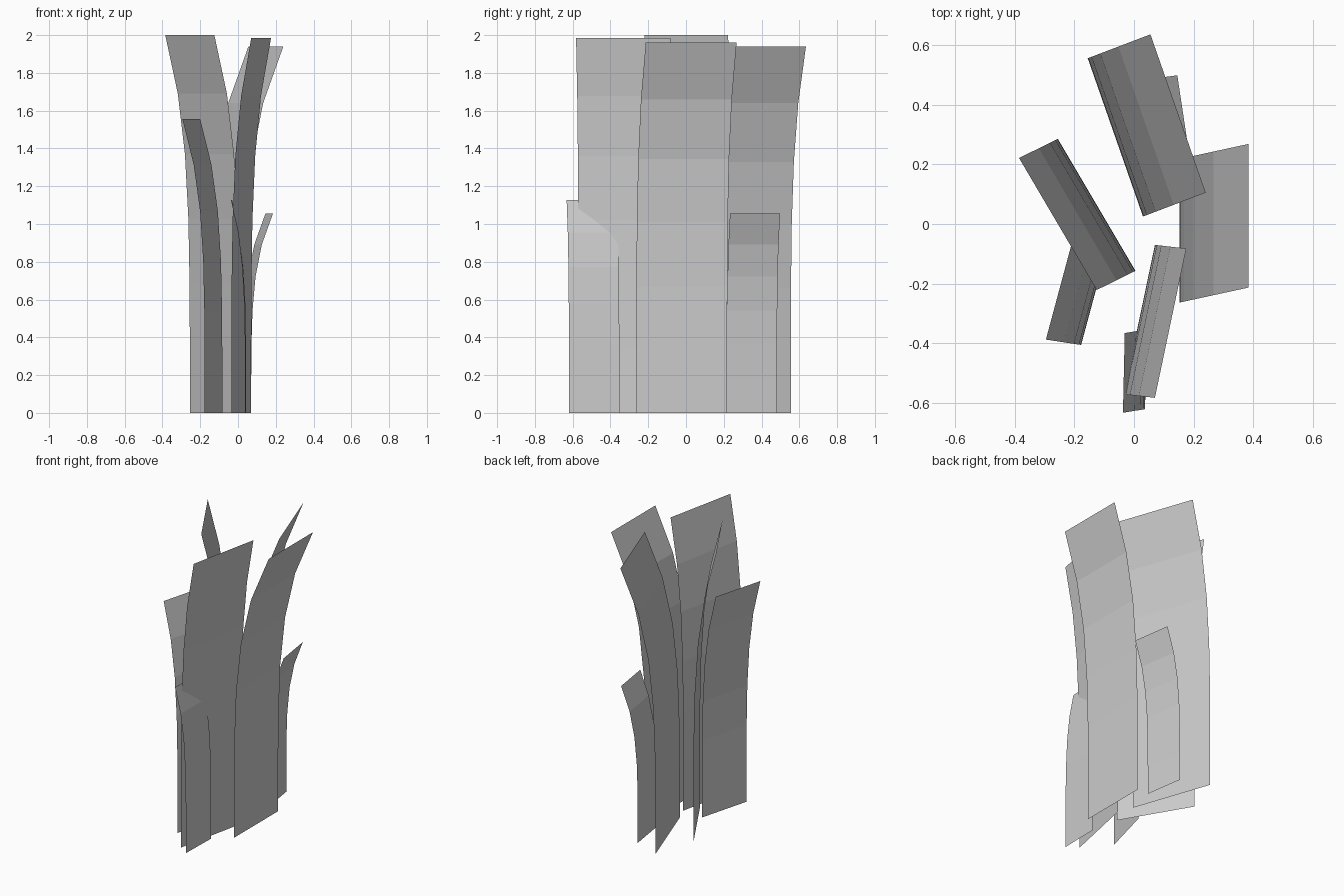
import bpy
import bmesh
from mathutils import Vector

if "Cube" in bpy.data.objects:
    bpy.data.objects.remove(bpy.data.objects["Cube"])

# Shared bend profile: (fraction of height, fraction of tip lean)
BEND = [(0, 0), (0.17, 0), (0.34, 0.01), (0.515, 0.06),
        (0.685, 0.20), (0.845, 0.49), (1, 1)]


def make_blade(name, start, end, lean, height):
    """Flat strip rising from the ground line start-end, curling towards lean."""
    bm = bmesh.new()
    previous = None
    for rise, shift in BEND:
        offset = Vector((lean[0] * shift, lean[1] * shift, height * rise))
        row = [bm.verts.new(Vector((*p, 0)) + offset) for p in (start, end)]
        if previous:
            bm.faces.new((previous[0], previous[1], row[1], row[0]))
        previous = row
    mesh = bpy.data.meshes.new(name)
    bm.to_mesh(mesh)
    bm.free()
    obj = bpy.data.objects.new(name, mesh)
    bpy.context.collection.objects.link(obj)


# Name, base line ends, lean of the tip, height
blades = [
    ("back_blade", (-0.155, 0.555), (0.03, 0.025), (0.21, 0.08), 1.94),
    ("left_blade", (-0.255, 0.285), (0.005, -0.157), (-0.13, -0.064), 2.0),
    ("right_blade", (0.153, -0.263), (0.153, 0.218), (0.23, 0.05), 1.962),
    ("front_blade", (-0.035, -0.57), (0.07, -0.07), (0.105, -0.012), 1.985),
    ("short_left_blade", (-0.177, -0.405), (-0.083, -0.055), (-0.118, 0.018), 1.557),
    ("short_front_blade", (0.037, -0.62), (0.043, -0.353), (-0.074, -0.012), 1.127),
    ("short_back_blade", (0.03, 0.482), (0.07, 0.217), (0.115, 0.016), 1.055),
]

# Tuft of grass
for blade in blades:
    make_blade(*blade)
